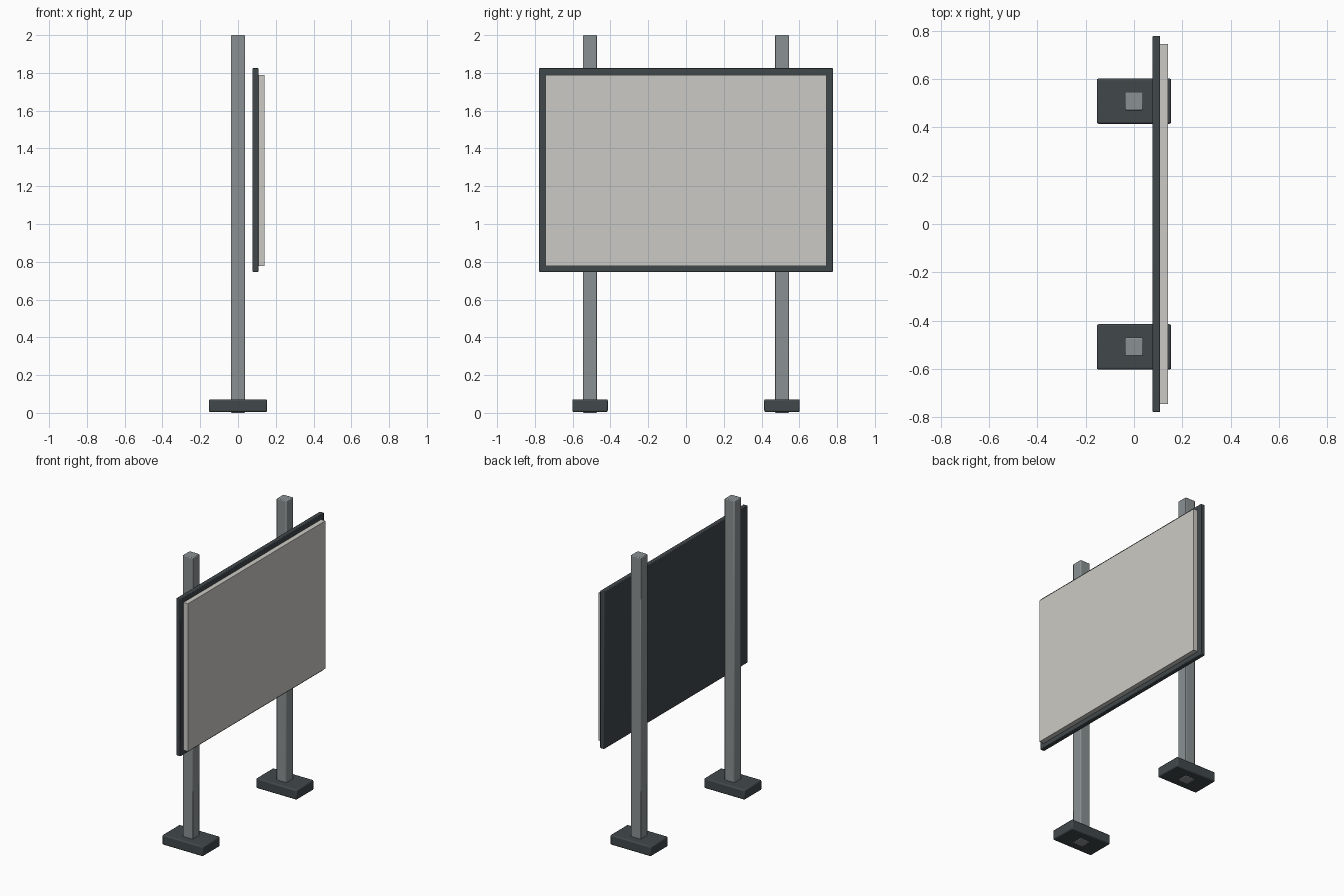
import bpy

cube = bpy.data.objects.get("Cube")
if cube:
    bpy.data.objects.remove(cube, do_unlink=True)


def material(name, rgb):
    mat = bpy.data.materials.new(name)
    mat.use_nodes = True
    color = (*rgb, 1.0)
    mat.diffuse_color = color
    mat.node_tree.nodes["Principled BSDF"].inputs["Base Color"].default_value = color
    return mat


def box(name, low, high, mat, bevel=0.0):
    """Box between two opposite corners, with softened edges if asked."""
    center = [(a + b) / 2 for a, b in zip(low, high)]
    bpy.ops.mesh.primitive_cube_add(size=1, location=center)
    obj = bpy.context.object
    obj.name = name
    obj.scale = [b - a for a, b in zip(low, high)]
    bpy.ops.object.transform_apply(location=False, rotation=False, scale=True)
    obj.data.materials.append(mat)
    if bevel:
        mod = obj.modifiers.new("soft_edges", "BEVEL")
        mod.width = bevel
        mod.segments = 2
        bpy.ops.object.shade_smooth_by_angle()
    return obj


steel = material("grey_steel", (0.255, 0.285, 0.29))
dark = material("dark_slate", (0.053, 0.064, 0.071))
pale = material("pale_grey", (0.60, 0.59, 0.555))

# Two posts, each on a footing block
half, foot_x, foot_y = 0.038, 0.154, 0.094
for side, y in (("front", -0.508), ("back", 0.508)):
    box(side + "_post", (-half, y - half, 0), (half, y + half, 2), steel, 0.005)
    box(side + "_footing", (-foot_x, y - foot_y, 0.004),
        (foot_x, y + foot_y, 0.072), dark, 0.008)

# Dark backing board with the pale display face standing proud of it
box("backing_board", (0.077, -0.778, 0.746), (0.108, 0.778, 1.825), dark, 0.004)
box("display_face", (0.106, -0.745, 0.777), (0.141, 0.745, 1.79), pale)
